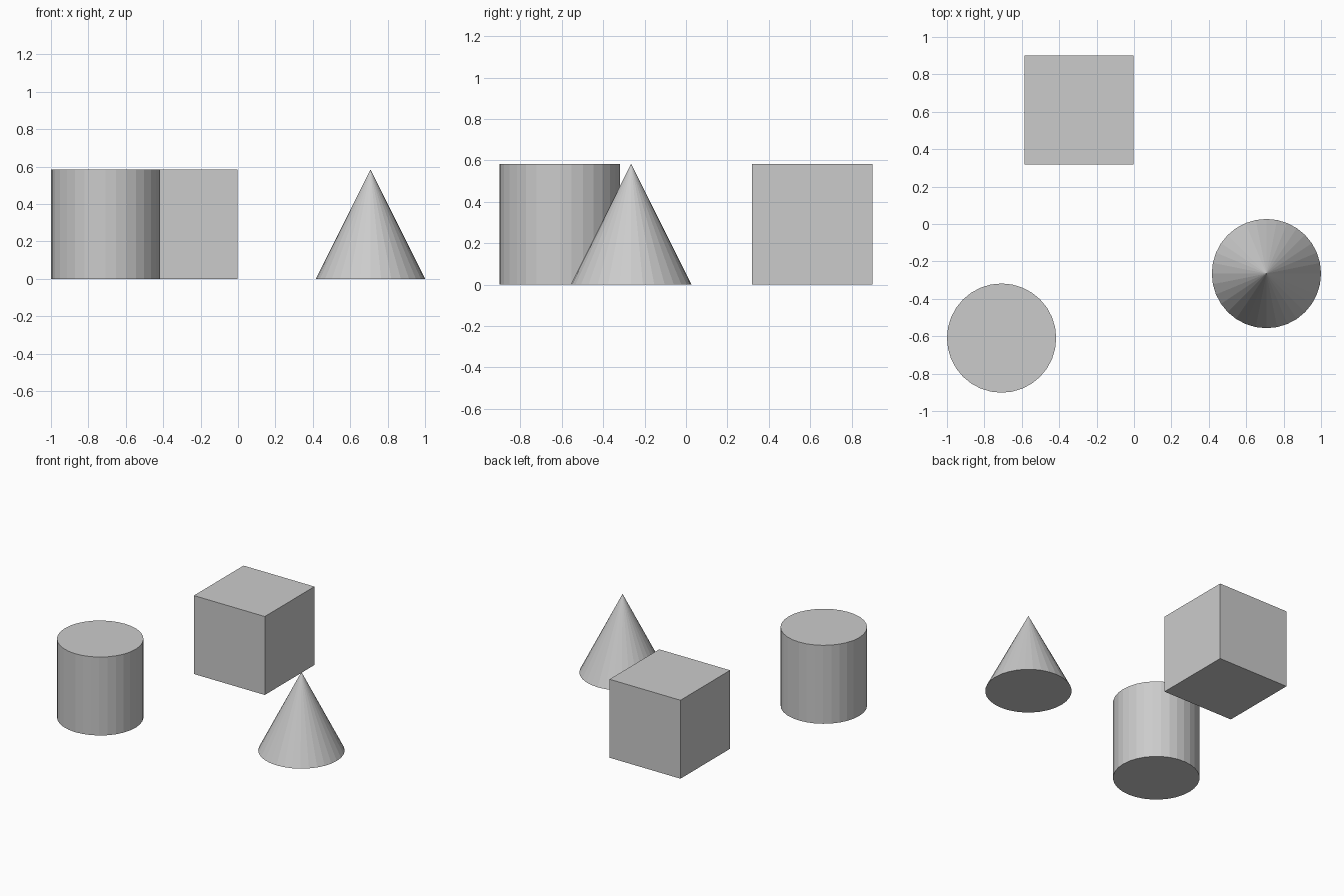
import bpy

if "Cube" in bpy.data.objects:
    bpy.data.objects.remove(bpy.data.objects["Cube"])

S = 0.584          # shared width and height
R, H = S / 2, S / 2

# Cube block
bpy.ops.mesh.primitive_cube_add(size=S, location=(-0.294, 0.61, H))
bpy.context.object.name = "cube_block"

# Cylinder block
bpy.ops.mesh.primitive_cylinder_add(vertices=32, radius=R, depth=S,
                                    location=(-0.708, -0.61, H))
bpy.context.object.name = "cylinder_block"

# Cone block
bpy.ops.mesh.primitive_cone_add(vertices=32, radius1=R, radius2=0, depth=S,
                                location=(0.708, -0.265, H))
bpy.context.object.name = "cone_block"
